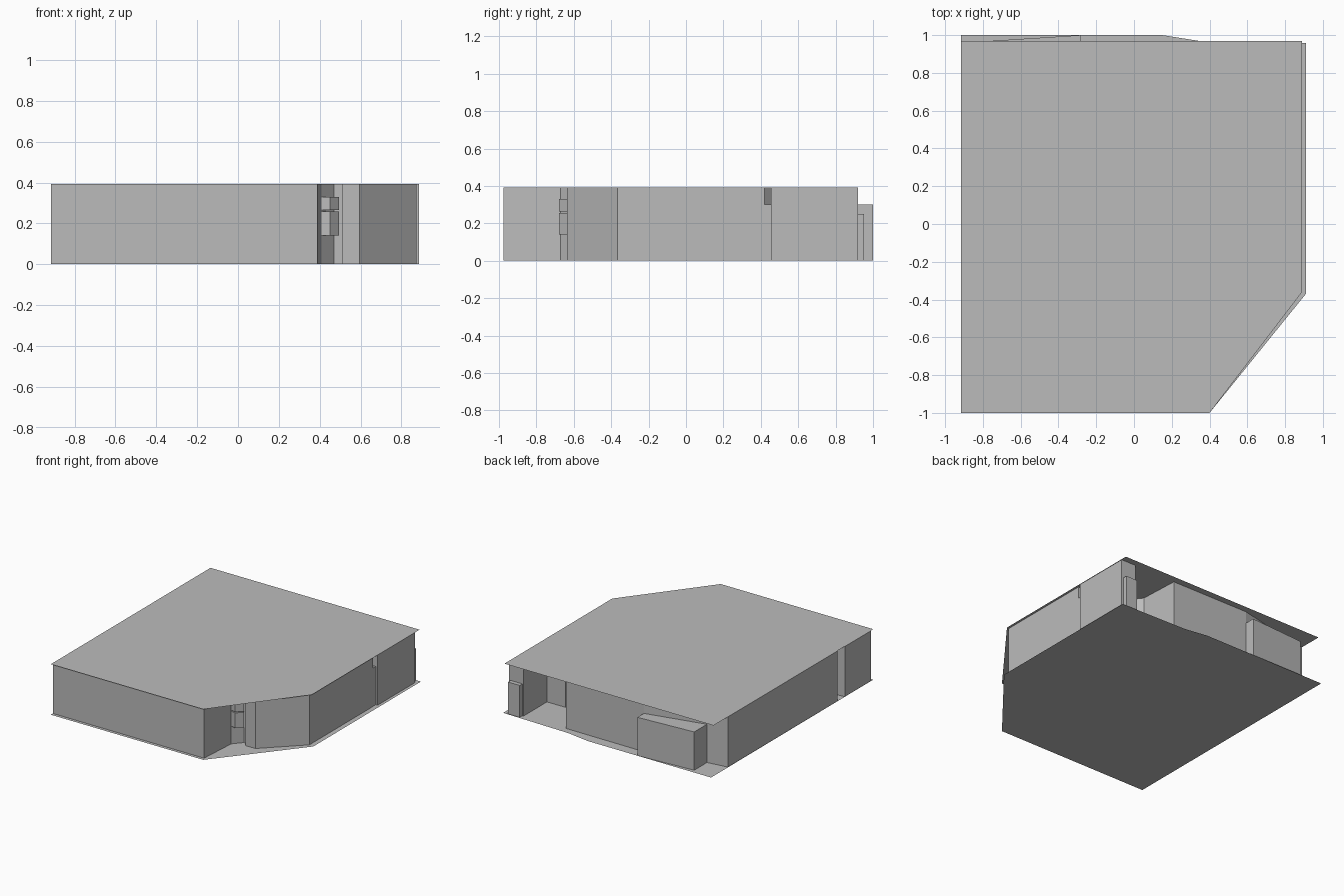
import bpy
import bmesh

cube = bpy.data.objects.get("Cube")
if cube:
    bpy.data.objects.remove(cube, do_unlink=True)

grey = bpy.data.materials.new("plain grey")
grey.use_nodes = True
colour = (0.5, 0.5, 0.5, 1)
grey.diffuse_color = colour
grey.node_tree.nodes["Principled BSDF"].inputs["Base Color"].default_value = colour


def prism(name, outline, low, high=None):
    """Flat sheet at one height, or an upright prism between two heights."""
    bm = bmesh.new()
    face = bm.faces.new([bm.verts.new((x, y, low)) for x, y in outline])
    if high is not None:
        extruded = bmesh.ops.extrude_face_region(bm, geom=[face], use_keep_orig=True)
        tops = [v for v in extruded["geom"] if isinstance(v, bmesh.types.BMVert)]
        bmesh.ops.translate(bm, verts=tops, vec=(0, 0, high - low))
        bmesh.ops.recalc_face_normals(bm, faces=bm.faces)
    else:
        face.normal_update()
    mesh = bpy.data.meshes.new(name)
    bm.to_mesh(mesh)
    bm.free()
    mesh.materials.append(grey)
    obj = bpy.data.objects.new(name, mesh)
    bpy.context.collection.objects.link(obj)
    return obj


def box(name, x0, x1, y0, y1, low, high):
    return prism(name, [(x0, y0), (x1, y0), (x1, y1), (x0, y1)], low, high)


TOP = 0.395
WALL_LOW, WALL_TOP = 0.001, 0.393

# Thin floor and roof sheets overhanging the walls
prism("floor_sheet", [(-.917, -1), (.4, -1), (.91, -.37), (.91, .957),
                      (.34, .97), (.15, 1), (-.917, 1)], 0)
prism("roof_sheet", [(-.917, -1), (.4, -1), (.89, -.36), (.89, .97),
                     (-.917, .97)], TOP)

# Outer walls, with the front entrance, rear niche and side notch
front_side = [(-.917, -.976), (.39, -.976), (.41, -.67), (.47, -.6),
              (.51, -.6), (.51, -.635), (.595, -.635), (.873, -.365)]
rear_niche = [(.873, .42), (.76, .42), (.585, .58), (.5, .6),
              (.49, .5), (.41, .6), (.395, .917)]
back_side = [(-.28, .92), (-.765, .81), (-.915, .79)]
side_notch = [(-.917, -.56), (-.78, -.57), (-.78, -.64), (-.917, -.65)]
prism("outer_walls", front_side + rear_niche + back_side + side_notch,
      WALL_LOW, WALL_TOP)

# Angled corner block beside the rear niche, and its roof patch
corner = [(.75, .455), (.887, .455), (.887, .92), (.76, .92),
          (.76, .63), (.6, .63), (.6, .61)]
prism("corner_block", corner, WALL_LOW, WALL_TOP)
patch = [(min(x, .87), .93 if y > .9 else y) for x, y in corner]
prism("roof_patch", patch, TOP + .001)

# Low infill in the slot between the right wall and the corner block
box("slot_infill", .78, .872, .42, .455, WALL_LOW, .3)

# Low box against the corner block
box("rear_low_box", .77, .87, .92, .953, WALL_LOW, .25)

# Tapered cabinet on the back wall
prism("rear_cabinet", [(-.75, .8), (-.28, .9), (-.28, 1), (-.75, .97)],
      WALL_LOW, .3)

# Two stacked boxes in the front entrance
entry = [(.41, -.67), (.45, -.68), (.495, -.635), (.45, -.59)]
for name, low, high in (("lower_entry_box", .14, .257),
                        ("upper_entry_box", .265, .33)):
    prism(name, entry, low, high)
